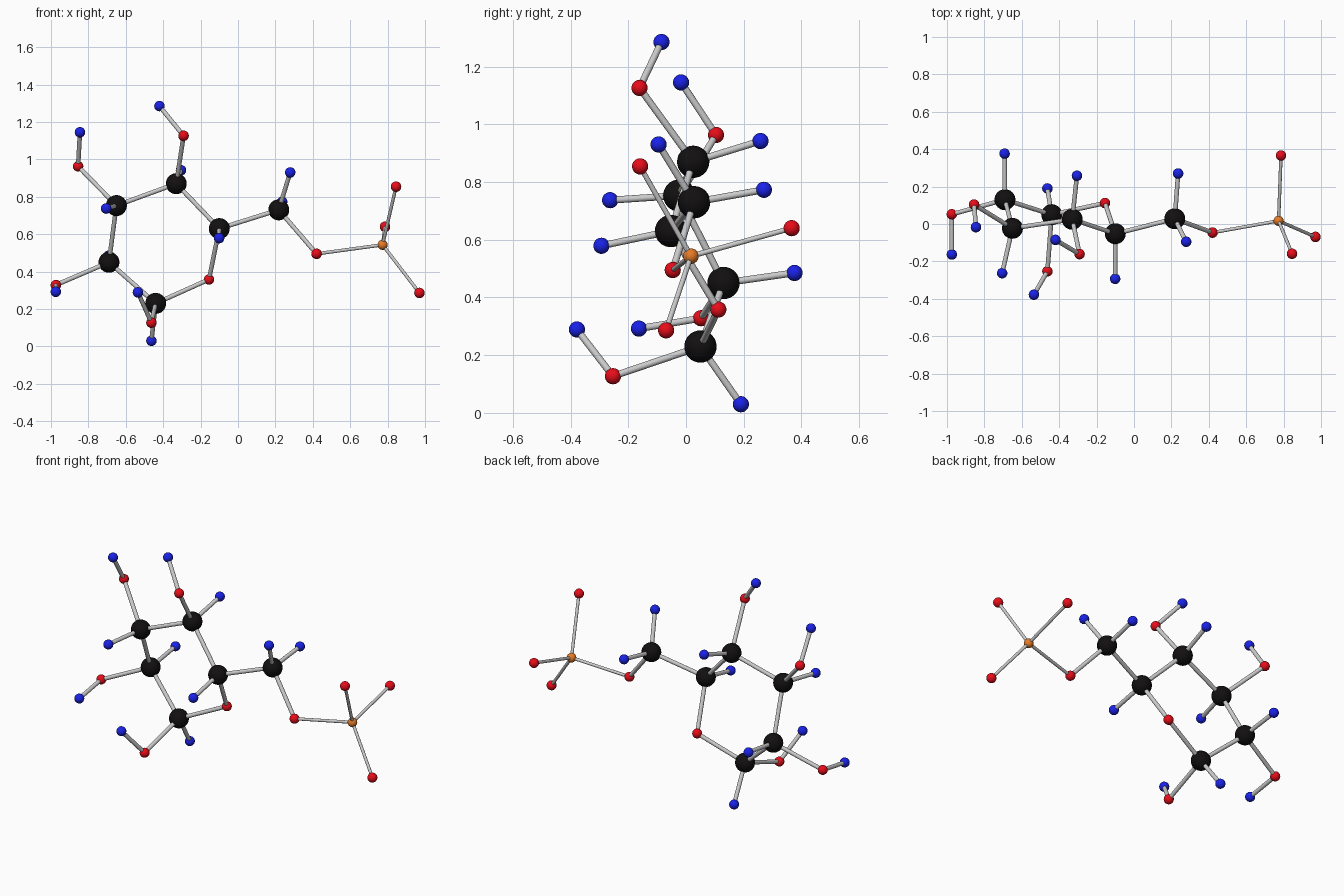
import bpy
from mathutils import Vector

if "Cube" in bpy.data.objects:
    bpy.data.objects.remove(bpy.data.objects["Cube"])


def material(name, rgb):
    m = bpy.data.materials.new(name)
    m.diffuse_color = (*rgb, 1)
    m.use_nodes = True
    m.node_tree.nodes["Principled BSDF"].inputs["Base Color"].default_value = m.diffuse_color
    return m


# element: (plain name, radius, material)
ELEMENTS = {
    "C": ("carbon", 0.056, material("black", (0.006, 0.005, 0.005))),
    "O": ("oxygen", 0.028, material("red", (0.8, 0.004, 0.01))),
    "H": ("hydrogen", 0.028, material("blue", (0.01, 0.016, 0.8))),
    "P": ("phosphorus", 0.027, material("orange", (0.8, 0.2, 0.02))),
}

# Atom centres; first letter is the element
ATOMS = {
    # ring
    "C1": (-0.44, 0.05, 0.23), "C2": (-0.69, 0.13, 0.45),
    "C3": (-0.65, -0.023, 0.753), "C4": (-0.33, 0.025, 0.87),
    "C5": (-0.10, -0.052, 0.63), "O5": (-0.155, 0.112, 0.358),
    # side chain and phosphate
    "C6": (0.218, 0.028, 0.73), "O6": (0.42, -0.046, 0.495),
    "P1": (0.773, 0.017, 0.543), "O7": (0.845, -0.159, 0.854),
    "O8": (0.786, 0.366, 0.64), "O9": (0.97, -0.069, 0.286),
    # hydroxyl groups
    "O1": (-0.463, -0.253, 0.127), "H1": (-0.535, -0.378, 0.289),
    "O2": (-0.974, 0.052, 0.328), "H2": (-0.974, -0.163, 0.292),
    "O3": (-0.855, 0.104, 0.963), "H3": (-0.845, -0.017, 1.145),
    "O4": (-0.291, -0.161, 1.126), "H4": (-0.42, -0.085, 1.285),
    # single hydrogens
    "H5": (-0.463, 0.19, 0.03), "H6": (-0.692, 0.376, 0.485),
    "H7": (-0.705, -0.263, 0.737), "H8": (-0.305, 0.258, 0.942),
    "H9": (-0.101, -0.293, 0.579), "H10": (0.279, -0.095, 0.93),
    "H11": (0.236, 0.27, 0.773),
}

BONDS = """C1-C2 C2-C3 C3-C4 C4-C5 C5-O5 O5-C1 C5-C6 C6-O6 O6-P1 P1-O7 P1-O8 P1-O9
C1-O1 O1-H1 C2-O2 O2-H2 C3-O3 O3-H3 C4-O4 O4-H4
C1-H5 C2-H6 C3-H7 C4-H8 C5-H9 C6-H10 C6-H11""".split()


def atom(key, pos):
    name, radius, mat = ELEMENTS[key[0]]
    bpy.ops.mesh.primitive_uv_sphere_add(segments=32, ring_count=16, radius=radius, location=pos)
    ob = bpy.context.object
    ob.name = f"{name}_{key[1:]}"
    ob.data.materials.append(mat)
    bpy.ops.object.shade_smooth()


def bond(a, b):
    p, q = Vector(ATOMS[a]), Vector(ATOMS[b])
    radius = 0.009 if "P1" in (a, b) else 0.012
    bpy.ops.mesh.primitive_cylinder_add(vertices=24, radius=radius, depth=(q - p).length,
                                        location=(p + q) / 2)
    ob = bpy.context.object
    ob.name = f"bond_{a}_{b}"
    ob.rotation_euler = (q - p).to_track_quat("Z", "Y").to_euler()
    bpy.ops.object.shade_smooth_by_angle()


for key, pos in ATOMS.items():
    atom(key, pos)
for pair in BONDS:
    bond(*pair.split("-"))
